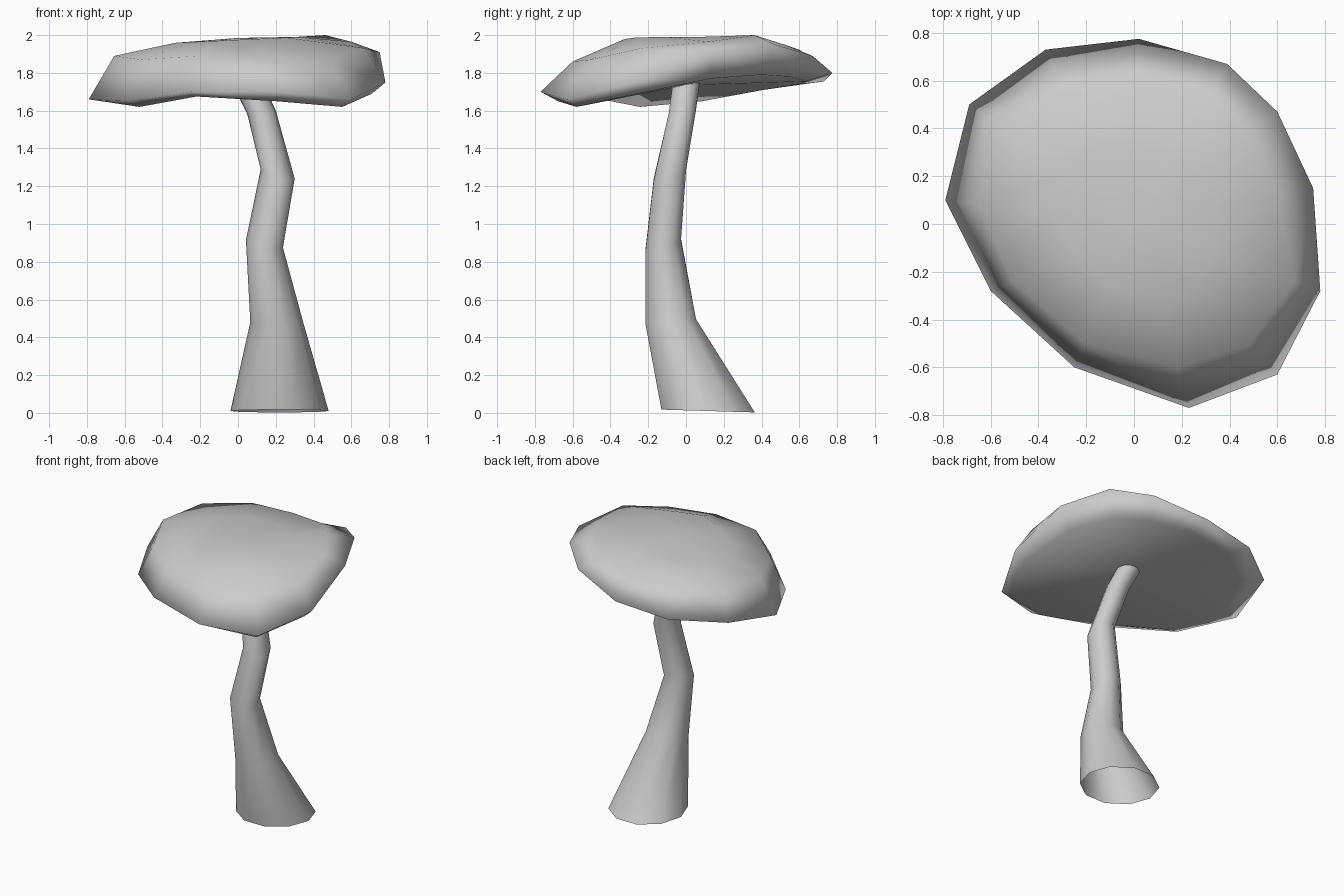
import bpy, bmesh, math

if "Cube" in bpy.data.objects:
    bpy.data.objects.remove(bpy.data.objects["Cube"])


def finish(name, bm):
    bmesh.ops.recalc_face_normals(bm, faces=bm.faces)
    for f in bm.faces:
        f.smooth = True
    mesh = bpy.data.meshes.new(name)
    bm.to_mesh(mesh)
    bm.free()
    obj = bpy.data.objects.new(name, mesh)
    bpy.context.collection.objects.link(obj)
    return obj


def bridge(bm, rings):
    for a, b in zip(rings, rings[1:]):
        n = len(a)
        for i in range(n):
            j = (i + 1) % n
            bm.faces.new((a[i], a[j], b[j], b[i]))


def fan(bm, ring, centre):
    c = bm.verts.new(centre)
    for i in range(len(ring)):
        bm.faces.new((ring[i], ring[(i + 1) % len(ring)], c))


# Crooked stem, open at the foot: centre x, y, z, radius, tilt along x and y
STEM = [
    (0.22, 0.117, 0.01, 0.26, 0.0, -0.03),
    (0.205, -0.08, 0.48, 0.14, 0.0, 0.12),
    (0.14, -0.12, 0.895, 0.098, -0.2, 0.25),
    (0.21, -0.085, 1.265, 0.09, -0.27, 0.35),
    (0.125, -0.02, 1.59, 0.075, 0.15, 0.1),
    (0.04, 0.005, 1.77, 0.075, 0.2, 0.0),
]
SIDES = 10
bm = bmesh.new()
rings = []
for cx, cy, cz, r, tx, ty in STEM:
    ring = []
    for i in range(SIDES):
        a = 2 * math.pi * i / SIDES
        dx, dy = r * math.cos(a), r * math.sin(a)
        ring.append(bm.verts.new((cx + dx, cy + dy, max(0, cz + tx * dx + ty * dy))))
    rings.append(ring)
bridge(bm, rings)
finish("mushroom_stem", bm)

# Wavy cap: rim x, y, z, then shoulder scale and z, then underside scale and z
CAP = [
    (-0.79, 0.10, 1.66, 0.83, 1.89, 0.85, 1.65),
    (-0.69, 0.50, 1.73, 0.84, 1.90, 0.82, 1.71),
    (-0.37, 0.73, 1.755, 0.78, 1.925, 0.82, 1.74),
    (0.02, 0.775, 1.80, 0.78, 1.92, 0.82, 1.755),
    (0.39, 0.67, 1.89, 0.80, 1.945, 0.82, 1.78),
    (0.60, 0.47, 1.95, 0.77, 2.00, 0.85, 1.79),
    (0.75, 0.15, 1.91, 0.80, 1.965, 0.88, 1.77),
    (0.78, -0.28, 1.75, 0.86, 1.93, 0.91, 1.69),
    (0.60, -0.63, 1.66, 0.80, 1.87, 0.92, 1.62),
    (0.23, -0.77, 1.70, 0.78, 1.86, 0.88, 1.65),
    (-0.25, -0.60, 1.70, 0.83, 1.89, 0.88, 1.675),
    (-0.60, -0.28, 1.65, 0.85, 1.87, 0.87, 1.62),
]
bm = bmesh.new()
under = [bm.verts.new((x * ls, y * ls, lz)) for x, y, z, us, uz, ls, lz in CAP]
rim = [bm.verts.new((x, y, z)) for x, y, z, us, uz, ls, lz in CAP]
shoulder = [bm.verts.new((x * us, y * us, uz)) for x, y, z, us, uz, ls, lz in CAP]
crown = [bm.verts.new((x * 0.42, y * 0.42, 1.975 + 0.02 * x)) for x, y, *_ in CAP]
bridge(bm, [under, rim, shoulder, crown])
fan(bm, crown, (0, 0, 1.985))
fan(bm, under, (0, 0, 1.735))
finish("mushroom_cap", bm)
